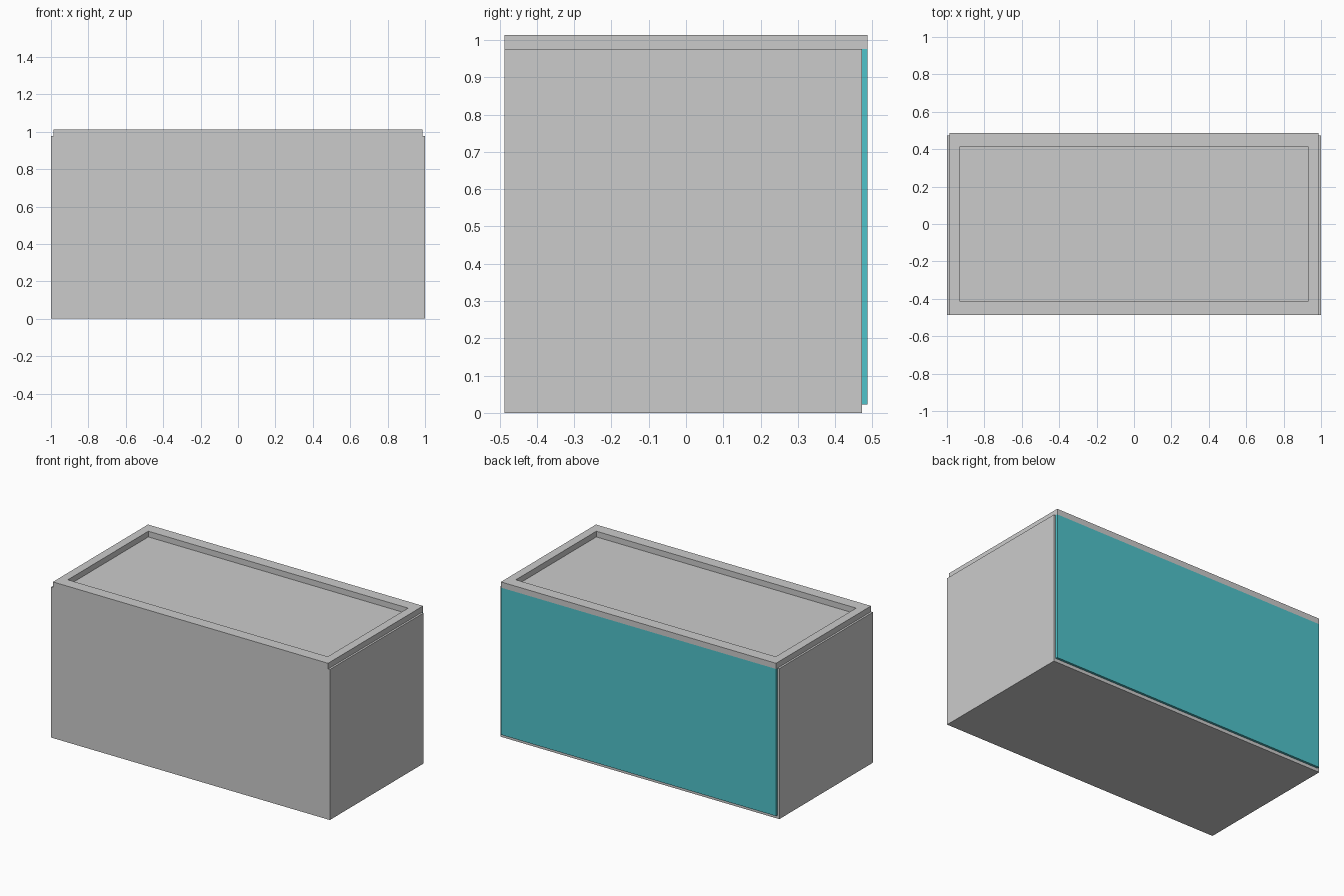
import bpy, bmesh

if "Cube" in bpy.data.objects:
    bpy.data.objects.remove(bpy.data.objects["Cube"])


def finish(name, bm, color=None):
    bmesh.ops.recalc_face_normals(bm, faces=bm.faces)
    mesh = bpy.data.meshes.new(name)
    bm.to_mesh(mesh)
    bm.free()
    obj = bpy.data.objects.new(name, mesh)
    bpy.context.collection.objects.link(obj)
    if color:
        mat = bpy.data.materials.new(name + "_color")
        mat.diffuse_color = color
        mat.use_nodes = True
        mat.node_tree.nodes["Principled BSDF"].inputs["Base Color"].default_value = mat.diffuse_color
        mesh.materials.append(mat)
    return obj


def box(name, lo, hi, color=None):
    bm = bmesh.new()
    bmesh.ops.create_cube(bm, size=1)
    for v in bm.verts:
        v.co = [hi[i] if v.co[i] > 0 else lo[i] for i in range(3)]
    return finish(name, bm, color)


def frame(name, outer, inner, z0, z1):
    # Rectangular ring: four corner loops joined round the cross-section
    bm = bmesh.new()
    loops = []
    for (hx, hy), z in ((outer, z0), (outer, z1), (inner, z1), (inner, z0)):
        corners = ((-hx, -hy), (hx, -hy), (hx, hy), (-hx, hy))
        loops.append([bm.verts.new((x, y, z)) for x, y in corners])
    for a, b in zip(loops, loops[1:] + loops[:1]):
        for i in range(4):
            j = (i + 1) % 4
            bm.faces.new((a[i], a[j], b[j], b[i]))
    return finish(name, bm)


# Main body
box("body", (-1, -0.487, 0), (1, 0.472, 0.976))

# Raised rim around the top
frame("top_rim", (0.987, 0.487), (0.932, 0.412), 0.976, 1.013)

# Coloured panel on the back, tucked under the rim
box("back_panel", (-0.987, 0.472, 0.022), (0.987, 0.487, 0.976),
    (0.08, 0.55, 0.6, 1))
